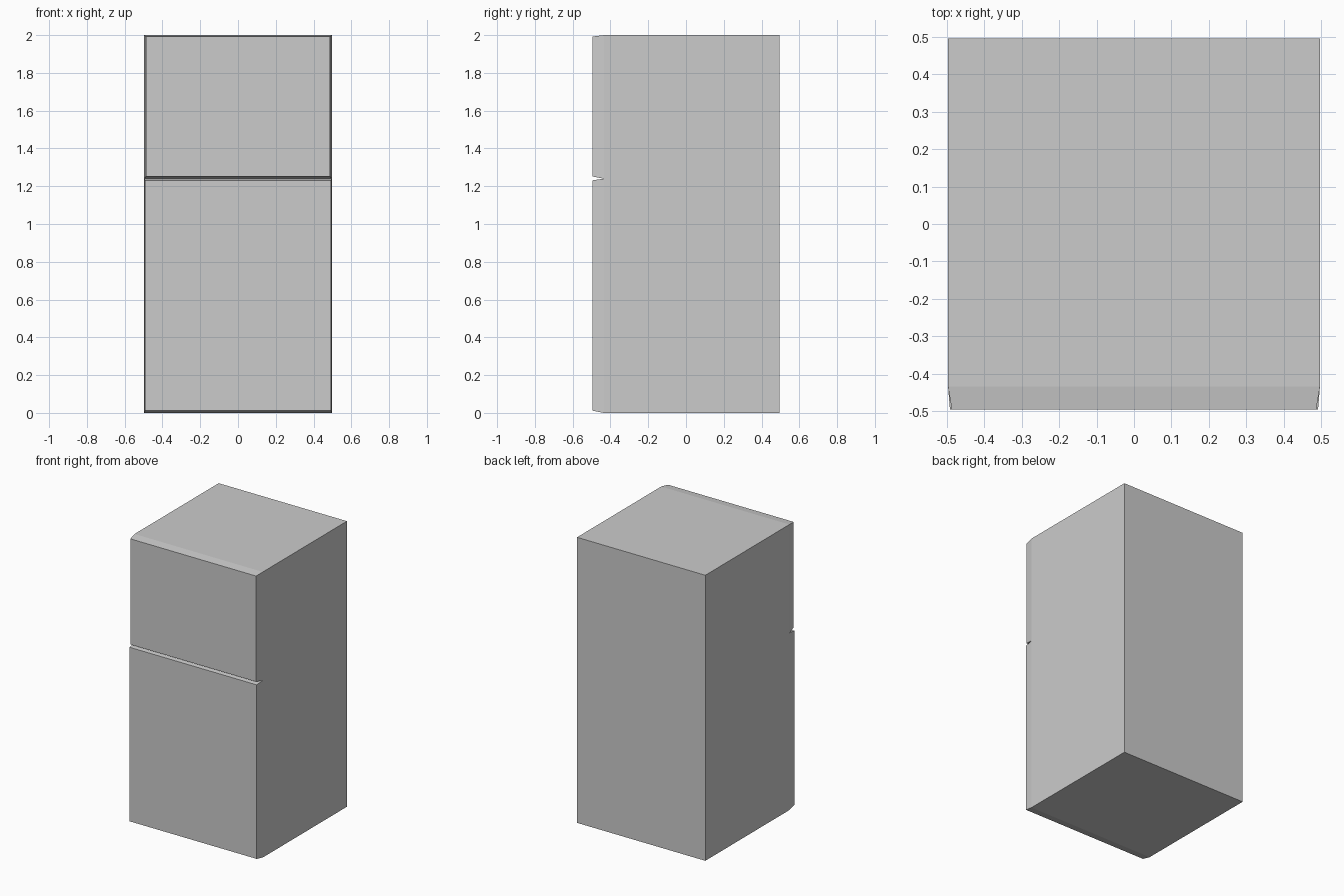
import bpy
import bmesh

if "Cube" in bpy.data.objects:
    bpy.data.objects.remove(bpy.data.objects["Cube"])

HALF_X, BACK, SEAM, FRONT = 0.497, 0.496, -0.435, -0.496


def rect(bm, hx, y, z0, z1):
    return [bm.verts.new(p) for p in
            ((-hx, y, z0), (hx, y, z0), (hx, y, z1), (-hx, y, z1))]


def loft_box(name, rear, front, cap_rear, cap_front):
    """Loft between two upright rectangles (half width, y, bottom, top)."""
    bm = bmesh.new()
    a, b = rect(bm, *rear), rect(bm, *front)
    for i in range(4):
        j = (i + 1) % 4
        bm.faces.new((b[i], a[i], a[j], b[j]))
    if cap_front:
        bm.faces.new(b)
    if cap_rear:
        bm.faces.new(a[::-1])
    mesh = bpy.data.meshes.new(name)
    bm.to_mesh(mesh)
    bm.free()
    obj = bpy.data.objects.new(name, mesh)
    bpy.context.collection.objects.link(obj)
    return obj


# Main cabinet, front is closed by the doors
loft_box("cabinet", (HALF_X, BACK, 0, 2), (HALF_X, SEAM, 0, 2), True, False)

# Tapered doors meeting in a V-shaped gap
loft_box("fridge_door", (HALF_X, SEAM, 0, 1.24),
         (0.492, FRONT, 0.012, 1.231), False, True)
loft_box("freezer_door", (HALF_X, SEAM, 1.24, 2),
         (0.487, FRONT, 1.252, 1.992), False, True)
